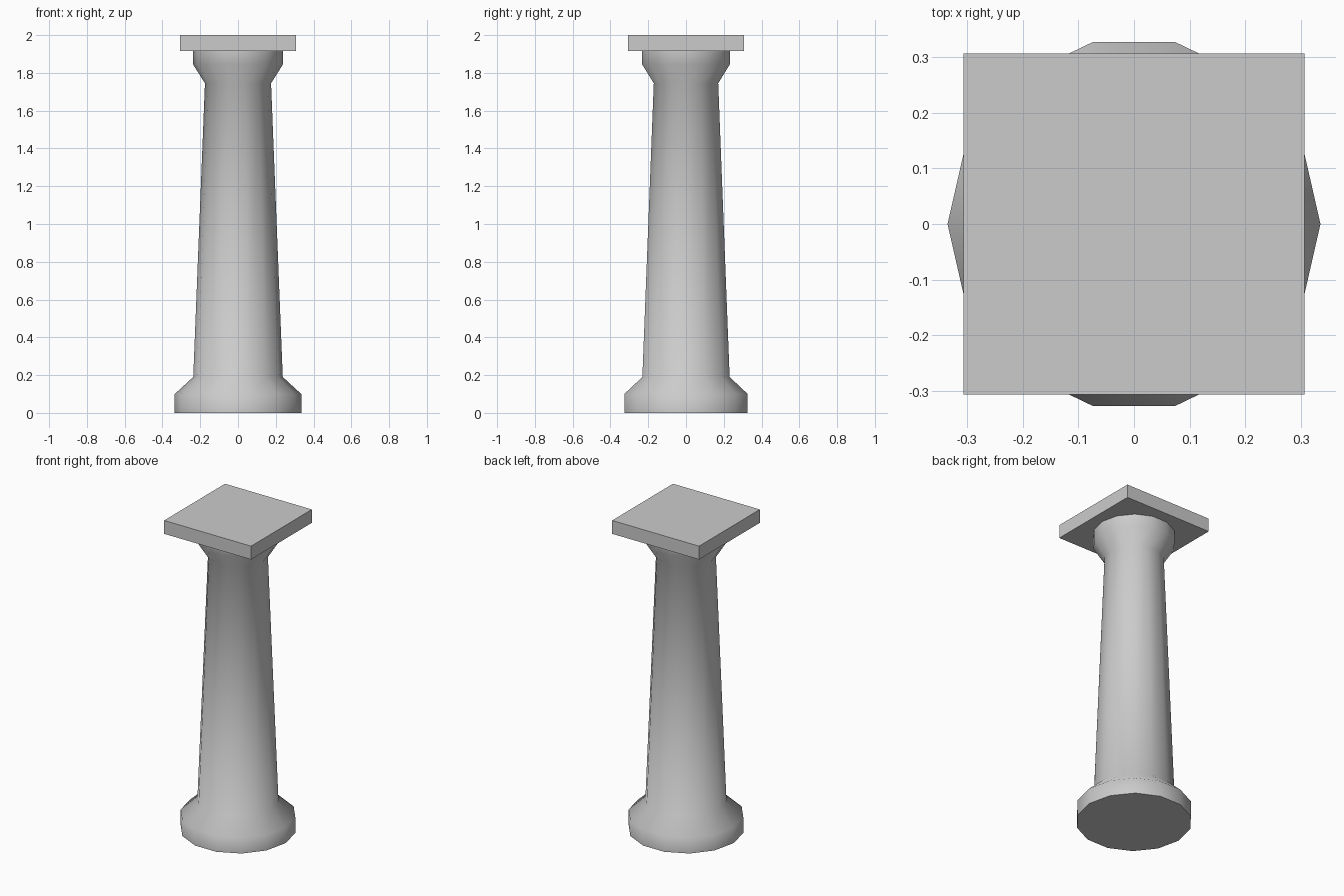
import bpy, bmesh, math

if "Cube" in bpy.data.objects:
    bpy.data.objects.remove(bpy.data.objects["Cube"])

SIDES = 14


def finish(name, bm):
    bmesh.ops.recalc_face_normals(bm, faces=bm.faces)
    mesh = bpy.data.meshes.new(name)
    bm.to_mesh(mesh)
    bm.free()
    obj = bpy.data.objects.new(name, mesh)
    bpy.context.collection.objects.link(obj)
    return obj


# Fourteen-sided column: base, tapering shaft and flared capital
profile = [(0.335, 0.0), (0.335, 0.10), (0.237, 0.19),
           (0.175, 1.745), (0.238, 1.845), (0.238, 1.915)]
bm = bmesh.new()
rings = []
for r, z in profile:
    rings.append([bm.verts.new((r * math.cos(2 * math.pi * i / SIDES),
                                r * math.sin(2 * math.pi * i / SIDES), z))
                  for i in range(SIDES)])
for low, high in zip(rings, rings[1:]):
    for i in range(SIDES):
        j = (i + 1) % SIDES
        bm.faces.new((low[i], low[j], high[j], high[i]))
bm.faces.new(rings[0])
bm.faces.new(rings[-1])
column = finish("column_shaft", bm)
bpy.context.view_layer.objects.active = column
column.select_set(True)
bpy.ops.object.shade_smooth_by_angle(angle=math.radians(60))

# Square slab on top
bm = bmesh.new()
bmesh.ops.create_cube(bm, size=1)
bmesh.ops.scale(bm, vec=(0.612, 0.612, 0.085), verts=bm.verts)
bmesh.ops.translate(bm, vec=(0, 0, 1.9575), verts=bm.verts)
finish("top_slab", bm)
